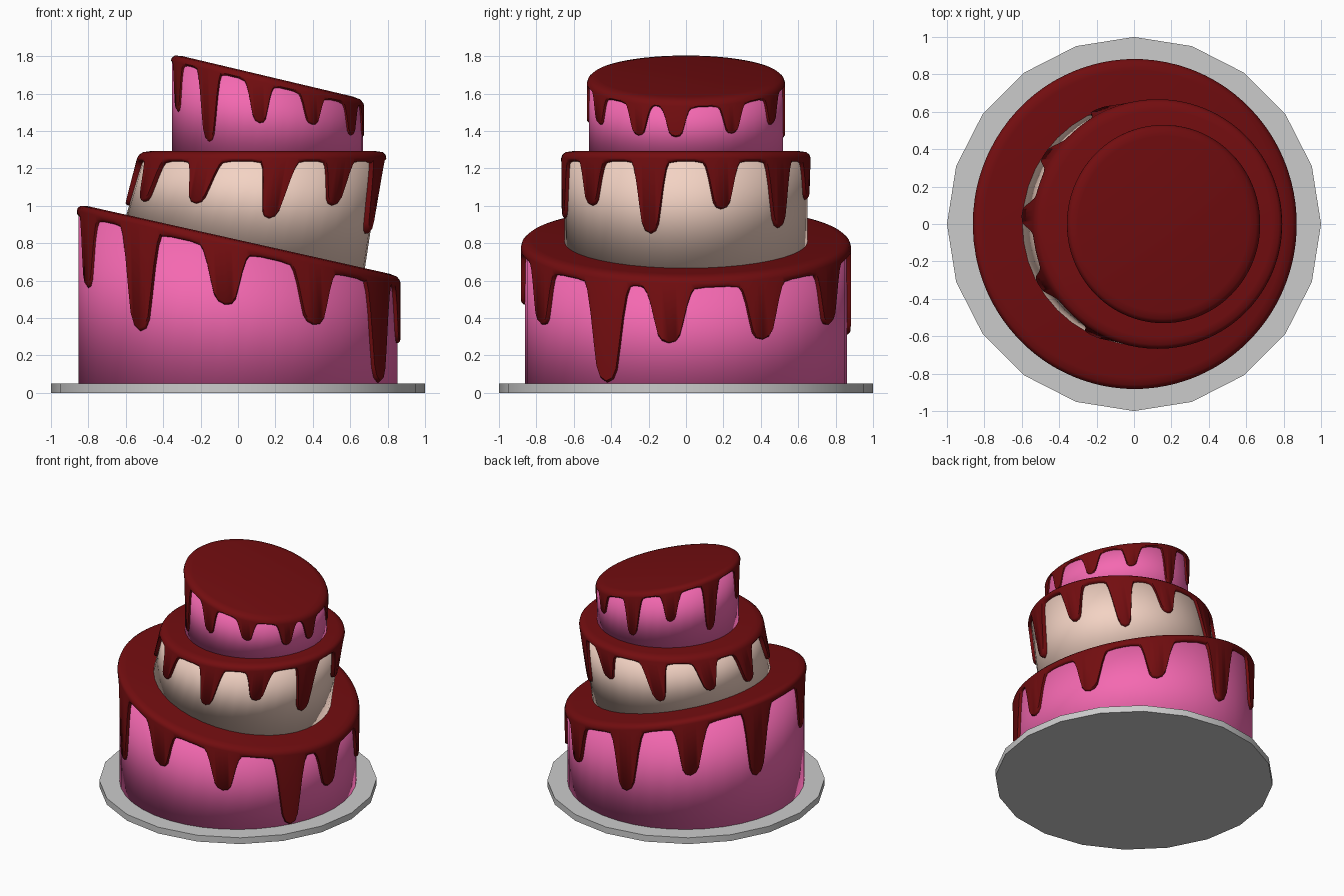
import bpy, bmesh
from math import sin, cos, radians, pi

if "Cube" in bpy.data.objects:
    bpy.data.objects.remove(bpy.data.objects["Cube"])


def material(name, rgb):
    m = bpy.data.materials.new(name)
    m.diffuse_color = (*rgb, 1)
    m.use_nodes = True
    m.node_tree.nodes["Principled BSDF"].inputs["Base Color"].default_value = m.diffuse_color
    return m


PINK = material("pink_fondant", (0.91, 0.14, 0.44))
CREAM = material("cream_fondant", (0.9, 0.65, 0.55))
RED = material("red_icing", (0.17, 0.004, 0.005))


def loft(name, rings, mat, smooth_angle, cap_last=True):
    """Skin closed rings of equal length, capping the first and perhaps the last."""
    bm = bmesh.new()
    loops = [[bm.verts.new(p) for p in ring] for ring in rings]
    n = len(loops[0])
    for a, b in zip(loops, loops[1:]):
        for i in range(n):
            j = (i + 1) % n
            bm.faces.new((a[i], a[j], b[j], b[i]))
    bm.faces.new(loops[0])
    if cap_last:
        bm.faces.new(loops[-1])
    bmesh.ops.recalc_face_normals(bm, faces=bm.faces)
    me = bpy.data.meshes.new(name)
    bm.to_mesh(me)
    bm.free()
    ob = bpy.data.objects.new(name, me)
    bpy.context.collection.objects.link(ob)
    me.materials.append(mat)
    bpy.context.view_layer.objects.active = ob
    ob.select_set(True)
    bpy.ops.object.shade_smooth_by_angle(angle=radians(smooth_angle))
    ob.select_set(False)
    return ob


def cake(name, low, high, r, mat, n=40):
    """Sponge wall; low/high are (centre x, centre z, slope) of the end planes."""
    rings = []
    for cx, cz, slope in (low, high):
        rings.append([(cx + r[0] * sin(a), -r[1] * cos(a), cz + slope * r[0] * sin(a))
                      for a in (2 * pi * i / n for i in range(n))])
    loft(name, rings, mat, 180)


# half outline of one drip: (fraction of half width, fraction of drop)
DRIP = [(1, 0), (0.86, 0.1), (0.71, 0.32), (0.56, 0.62),
        (0.43, 0.86), (0.27, 0.96), (0, 1)]


def icing(name, cx, cz, slope, lean, r, drips, skirt, half=9):
    """Icing cap with drips given as (angle from front, height of the tip)."""
    columns = []                                   # (angle, depth of lower edge)
    for k, (ang, tip) in enumerate(drips):
        top = cz + slope * r[0] * sin(radians(ang))
        drop = top - tip - skirt
        outline = [(-u, f) for u, f in DRIP] + [(u, f) for u, f in reversed(DRIP[:-1])]
        columns += [(ang + u * half, skirt + f * drop) for u, f in outline]
        nxt = drips[(k + 1) % len(drips)][0]
        if nxt < ang:
            nxt += 360
        start, end = ang + half, nxt - half
        columns += [(start + (end - start) * t, skirt - 0.008) for t in (0.25, 0.5, 0.75)]
    # (inset, depth) cross-section; the last three follow the drip edge
    section = [(0.06, 0), (0.022, 0.006), (0.006, 0.02), (0, 0.038),
               (0, 0.014), (0.01, 0.003), (0.035, 0)]
    rings = []
    for s, (inset, depth) in enumerate(section):
        ring = []
        for ang, length in columns:
            a = radians(ang)
            d = depth if s < 4 else length - depth
            x = cx + (r[0] - inset) * sin(a)
            z = cz + slope * (x - cx) - d
            # the leaning wall is steeper on its long right side
            ring.append((x - lean * (1 - 0.3 * sin(a)) * d, -(r[1] - inset) * cos(a), z))
        rings.append(ring)
    loft(name, rings, RED, 50, cap_last=False)


# cake board
bpy.ops.mesh.primitive_cylinder_add(vertices=20, radius=1, depth=0.05, location=(0, 0, 0.025))
bpy.context.object.name = "cake_board"

# bottom tier
cake("bottom_tier", (0, 0.002, 0), (0, 0.79, -0.222), (0.853, 0.86), PINK)
icing("bottom_icing", 0.004, 0.817, -0.224, 0, (0.866, 0.882),
      [(-70, 0.56), (-38, 0.33), (-5, 0.47), (28, 0.36), (61, 0.05), (84, 0.26),
       (118, 0.28), (151, 0.36), (186, 0.31), (218, 0.48), (252, 0.40)], 0.075)

# middle tier, leaning to the right
cake("middle_tier", (0.04, 0.805, -0.222), (0.132, 1.265, 0), (0.638, 0.65), CREAM)
icing("middle_icing", 0.134, 1.292, 0, 0.2, (0.664, 0.667),
      [(-61, 1.02), (-27, 1.01), (9, 0.93), (40, 1.0), (73, 0.85), (107, 0.98),
       (139, 0.88), (168, 1.03), (203, 0.95), (236, 1.02), (266, 1.0)], 0.065)

# top tier
cake("top_tier", (0.158, 1.27, 0), (0.158, 1.67, -0.235), (0.51, 0.518), PINK)
icing("top_icing", 0.158, 1.692, -0.237, 0, (0.517, 0.53),
      [(-70, 1.5), (-38, 1.34), (-5, 1.44), (28, 1.43), (61, 1.37), (84, 1.36),
       (118, 1.38), (151, 1.43), (186, 1.36), (218, 1.5), (252, 1.38)], 0.058)
